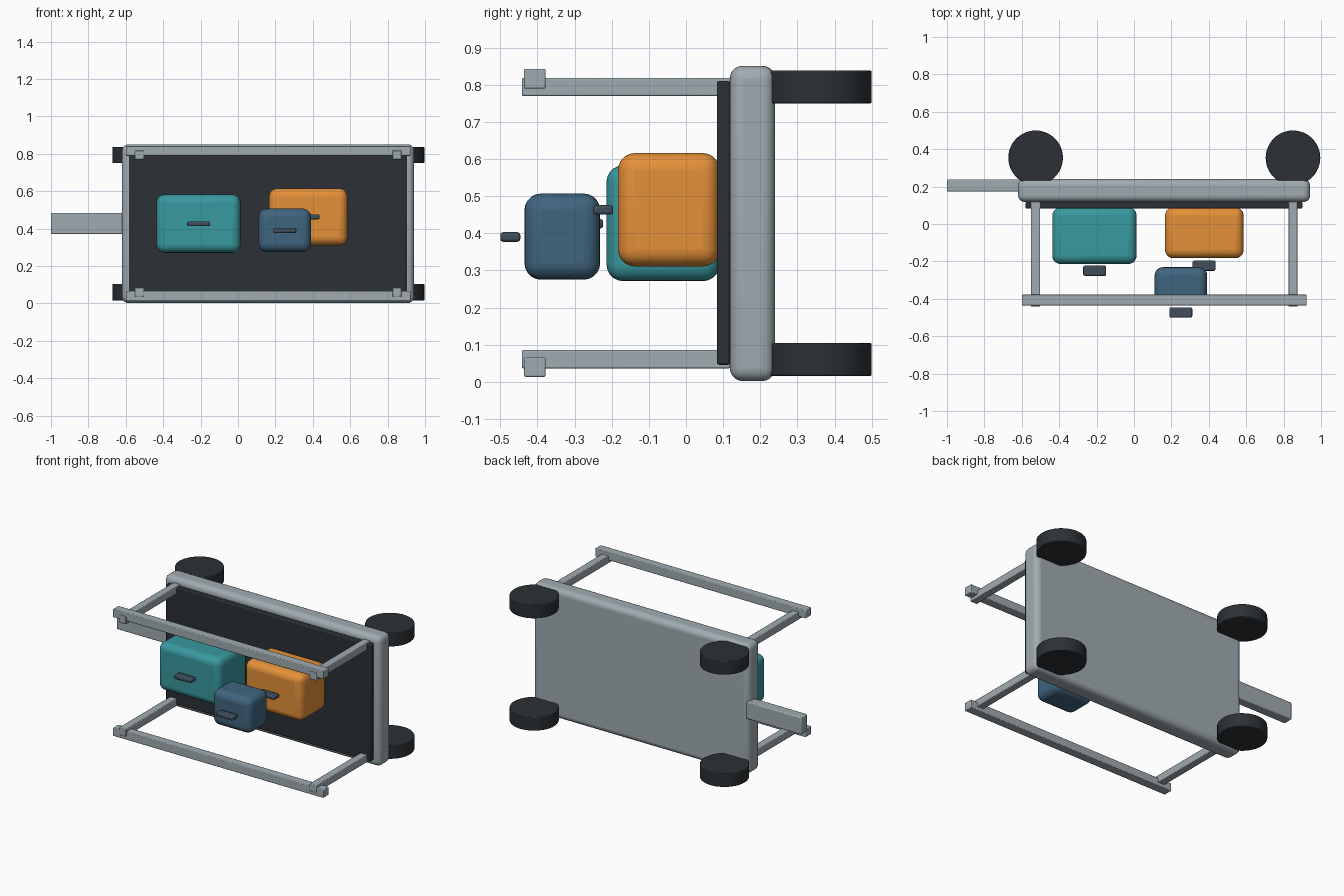
import bpy, math

if "Cube" in bpy.data.objects:
    bpy.data.objects.remove(bpy.data.objects["Cube"])


def material(name, rgb):
    m = bpy.data.materials.new(name)
    m.diffuse_color = (*rgb, 1)
    m.use_nodes = True
    m.node_tree.nodes["Principled BSDF"].inputs["Base Color"].default_value = m.diffuse_color
    return m


METAL = material("metal", (0.35, 0.41, 0.44))
RUBBER = material("rubber", (0.025, 0.03, 0.035))
GRIP = material("grip", (0.05, 0.075, 0.10))
TEAL = material("teal", (0.04, 0.32, 0.35))
ORANGE = material("orange", (0.78, 0.28, 0.04))
BLUE = material("blue", (0.05, 0.13, 0.21))


def finish(obj, name, mat, bevel, segments):
    obj.name = name
    obj.data.materials.append(mat)
    b = obj.modifiers.new("rounding", 'BEVEL')
    b.width, b.segments = bevel, segments
    b.limit_method = 'ANGLE'
    bpy.ops.object.shade_smooth_by_angle(angle=math.radians(35))
    return obj


def box(name, x, y, z, mat, bevel=0.004, segments=2):
    """Rounded box from (min, max) ranges on each axis."""
    r = (x, y, z)
    bpy.ops.mesh.primitive_cube_add(size=1, location=[(a + b) / 2 for a, b in r])
    obj = bpy.context.object
    obj.scale = [b - a for a, b in r]
    bpy.ops.object.transform_apply(location=False, rotation=False, scale=True)
    return finish(obj, name, mat, bevel, segments)


def around(c, size):
    return (c - size / 2, c + size / 2)


# Cart lying on its side: deck, mat and tow bar
box("deck", (-0.62, 0.942), (0.118, 0.24), (0.002, 0.851), METAL, 0.035, 5)
box("deck_mat", (-0.58, 0.90), (0.083, 0.119), (0.046, 0.81), RUBBER, 0.006)
box("tow_bar", (-1.0, -0.60), (0.174, 0.238), (0.371, 0.485), METAL, 0.006)

# Wheels, posts and rails on both sides
for side, wheel_z, post_z, rail_z in (("lower", 0.06, 0.061, 0.04),
                                      ("upper", 0.794, 0.794, 0.816)):
    for end, x in (("rear", 0.85), ("tow", -0.526)):
        bpy.ops.mesh.primitive_cylinder_add(vertices=48, radius=0.146, depth=0.088,
                                            location=(x, 0.354, wheel_z))
        finish(bpy.context.object, f"{side}_{end}_wheel", RUBBER, 0.004, 2)
        box(f"{side}_{end}_post", around(x, 0.049), (-0.442, 0.119),
            around(post_z, 0.049), METAL)
    box(f"{side}_rail", (-0.60, 0.922), (-0.436, -0.378), around(rail_z, 0.053), METAL)

# Luggage with a handle floating off each front face
for name, mat, x, y, z, grip in (
        ("teal", TEAL, (-0.437, 0.014), (-0.214, 0.09), (0.271, 0.583), (-0.21, -0.25, 0.426)),
        ("orange", ORANGE, (0.166, 0.586), (-0.183, 0.09), (0.311, 0.616), (0.375, -0.223, 0.463)),
        ("blue", BLUE, (0.11, 0.391), (-0.435, -0.231), (0.275, 0.507), (0.25, -0.473, 0.39))):
    box(name + "_suitcase", x, y, z, mat, 0.045, 5)
    gx, gy, gz = grip
    box(name + "_handle", around(gx, 0.123), around(gy, 0.054), around(gz, 0.026),
        GRIP, 0.008, 3)
